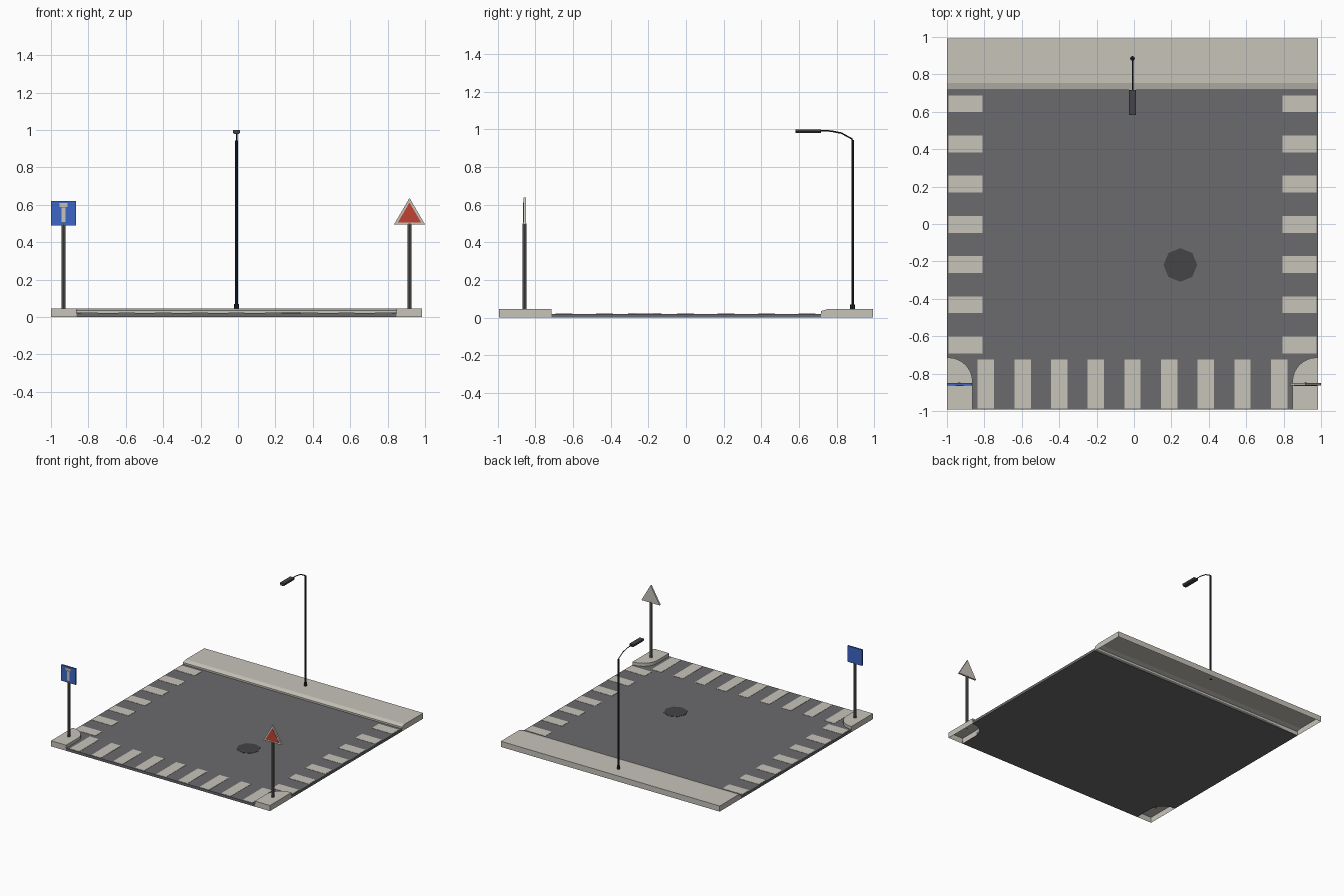
import bpy, bmesh, math
from mathutils import Vector

cube = bpy.data.objects.get("Cube")
if cube:
    bpy.data.objects.remove(cube, do_unlink=True)


def material(name, r, g, b):
    m = bpy.data.materials.new(name)
    m.use_nodes = True
    m.diffuse_color = (r, g, b, 1)
    m.node_tree.nodes["Principled BSDF"].inputs["Base Color"].default_value = (r, g, b, 1)
    return m


STONE = material("pale stone", 0.57, 0.55, 0.49)
ASPHALT = material("asphalt grey", 0.145, 0.147, 0.156)
IRON = material("dark iron", 0.058, 0.056, 0.061)
BLACK = material("lamp black", 0.022, 0.024, 0.028)
STEEL = material("post grey", 0.13, 0.124, 0.11)
RED = material("warning red", 0.53, 0.055, 0.033)
BLUE = material("sign blue", 0.048, 0.133, 0.55)

# Main measurements
LEFT, RIGHT, FRONT, BACK = -1.0, 0.984, -0.992, 0.992
MID = (LEFT + RIGHT) / 2
CURB_Y, ROAD_Z, WALK_Z = 0.716, 0.021, 0.046
PAD_W, PAD_Y, PAD_R = 0.137, -0.714, 0.13
SIGN_Y = -0.857


def finish(name, bm, mat):
    bmesh.ops.recalc_face_normals(bm, faces=bm.faces)
    mesh = bpy.data.meshes.new(name)
    bm.to_mesh(mesh)
    bm.free()
    mesh.materials.append(mat)
    obj = bpy.data.objects.new(name, mesh)
    bpy.context.collection.objects.link(obj)
    return obj


def prism(name, outline, offset, mat, open_base=False):
    """Extrude a 3D outline by an offset; optionally leave the base open."""
    bm = bmesh.new()
    base = bm.faces.new([bm.verts.new(p) for p in outline])
    out = bmesh.ops.extrude_face_region(bm, geom=[base], use_keep_orig=True)
    moved = [g for g in out["geom"] if isinstance(g, bmesh.types.BMVert)]
    bmesh.ops.translate(bm, verts=moved, vec=Vector(offset))
    bmesh.ops.recalc_face_normals(bm, faces=bm.faces)
    if open_base:
        bmesh.ops.delete(bm, geom=[base], context="FACES_ONLY")
    return finish(name, bm, mat)


def box(name, x0, x1, y0, y1, z0, z1, mat):
    outline = [(x0, y0, z0), (x1, y0, z0), (x1, y1, z0), (x0, y1, z0)]
    return prism(name, outline, (0, 0, z1 - z0), mat)


def post(name, x, y, radius, z0, z1, sides, mat):
    ring = [(x + radius * math.cos(math.tau * i / sides),
             y + radius * math.sin(math.tau * i / sides), z0) for i in range(sides)]
    return prism(name, ring, (0, 0, z1 - z0), mat)


def pad_curve(side):
    """Kerb line of a corner pad, from its front edge round to the outer edge."""
    edge = RIGHT if side > 0 else LEFT
    cx = edge - side * (PAD_W - PAD_R)
    arc = [math.pi / 2 * i / 8 for i in range(9)]
    pts = [(edge - side * PAD_W, FRONT)]
    pts += [(cx - side * PAD_R * math.cos(a), PAD_Y - PAD_R + PAD_R * math.sin(a)) for a in arc]
    return pts + [(edge, PAD_Y)]


# Road slab with its front corners cut away for the pads
left_curve, right_curve = pad_curve(-1), pad_curve(1)
road = left_curve + [(LEFT, CURB_Y), (RIGHT, CURB_Y)] + right_curve[::-1]
prism("road", [(x, y, 0) for x, y in road], (0, 0, ROAD_Z), ASPHALT)

# Corner pads, hollow underneath
for name, curve, edge in (("left_pad", right_curve, RIGHT), ("right_pad", left_curve, LEFT)):
    outline = curve + [(edge, FRONT)]
    prism(name, [(x, y, 0) for x, y in outline], (0, 0, WALK_Z), STONE, open_base=True)

# Back pavement: sloped kerb profile, hollow underneath
profile = [(CURB_Y, 0), (CURB_Y, WALK_Z - 0.011), (CURB_Y + 0.037, WALK_Z),
           (BACK, WALK_Z), (BACK, 0)]
walk = prism("pavement", [(LEFT, y, z) for y, z in profile], (RIGHT - LEFT, 0, 0), STONE)
bm = bmesh.new()
bm.from_mesh(walk.data)
under = [f for f in bm.faces if f.normal.z < -0.9]
bmesh.ops.delete(bm, geom=under, context="FACES_ONLY")
bm.to_mesh(walk.data)
bm.free()

# Painted crossing stripes on three sides
PAINT_Z = ROAD_Z + 0.002
for i in range(9):
    x = MID + (i - 4) * 0.196
    box(f"front_stripe_{i + 1}", x - 0.044, x + 0.044, FRONT + 0.005, -0.725,
        ROAD_Z, PAINT_Z, STONE)
for i in range(7):
    y = (i - 3) * 0.215 - 0.002
    for name, x0 in (("right", LEFT + 0.008), ("left", RIGHT - 0.19)):
        box(f"{name}_stripe_{i + 1}", x0, x0 + 0.182, y - 0.045, y + 0.045,
            ROAD_Z, PAINT_Z, STONE)

# Manhole cover
post("manhole_cover", 0.248, -0.219, 0.09, ROAD_Z, PAINT_Z, 8, IRON)

# Street lamp: foot, pole, bent arm, head
LAMP_Y = 0.885
post("lamp_foot", MID, LAMP_Y, 0.013, WALK_Z, 0.07, 8, BLACK)
post("lamp_pole", MID, LAMP_Y, 0.0075, 0.07, 0.944, 8, BLACK)

arm = bpy.data.curves.new("lamp_arm", "CURVE")
arm.dimensions = "3D"
arm.bevel_depth = 0.004
arm.bevel_resolution = 0
arm.use_fill_caps = True
path = [(LAMP_Y, 0.938), (0.88, 0.95), (0.825, 0.98), (0.77, 0.991), (0.70, 0.993)]
spline = arm.splines.new("POLY")
spline.points.add(len(path) - 1)
for point, (y, z) in zip(spline.points, path):
    point.co = (MID, y, z, 1)
arm.materials.append(BLACK)
bpy.context.collection.objects.link(bpy.data.objects.new("lamp_arm", arm))

head = [(-0.02, 1.0), (0.02, 1.0), (0.02, 0.988), (0.014, 0.98), (-0.014, 0.98), (-0.02, 0.988)]
prism("lamp_head", [(MID + x, 0.582, z) for x, z in head], (0, 0.134, 0), IRON)

# Square information sign on the right corner
SX, HALF, THICK = -0.933, 0.066, 0.007
FACE_Y = SIGN_Y - THICK
post("square_sign_post", SX, SIGN_Y, 0.011, WALK_Z, 0.495, 8, STEEL)
box("square_sign", SX - HALF, SX + HALF, FACE_Y, SIGN_Y + THICK, 0.49, 0.62, BLUE)
box("sign_symbol_stem", SX - 0.011, SX + 0.011, FACE_Y - 0.002, FACE_Y, 0.507, 0.586, STONE)
box("sign_symbol_bar", SX - 0.022, SX + 0.022, FACE_Y - 0.002, FACE_Y, 0.588, 0.609, STONE)


# Triangular warning sign on the left corner
def triangle(name, half, z0, z1, y, depth, mat):
    outline = [(0.917 - half, y, z0), (0.917 + half, y, z0), (0.917, y, z1)]
    return prism(name, outline, (0, depth, 0), mat)


post("triangle_sign_post", 0.917, SIGN_Y, 0.011, WALK_Z, 0.5, 8, STEEL)
triangle("triangle_sign", 0.083, 0.495, 0.637, FACE_Y, 2 * THICK, STONE)
triangle("triangle_sign_panel", 0.062, 0.506, 0.612, FACE_Y - 0.002, 0.002, RED)
